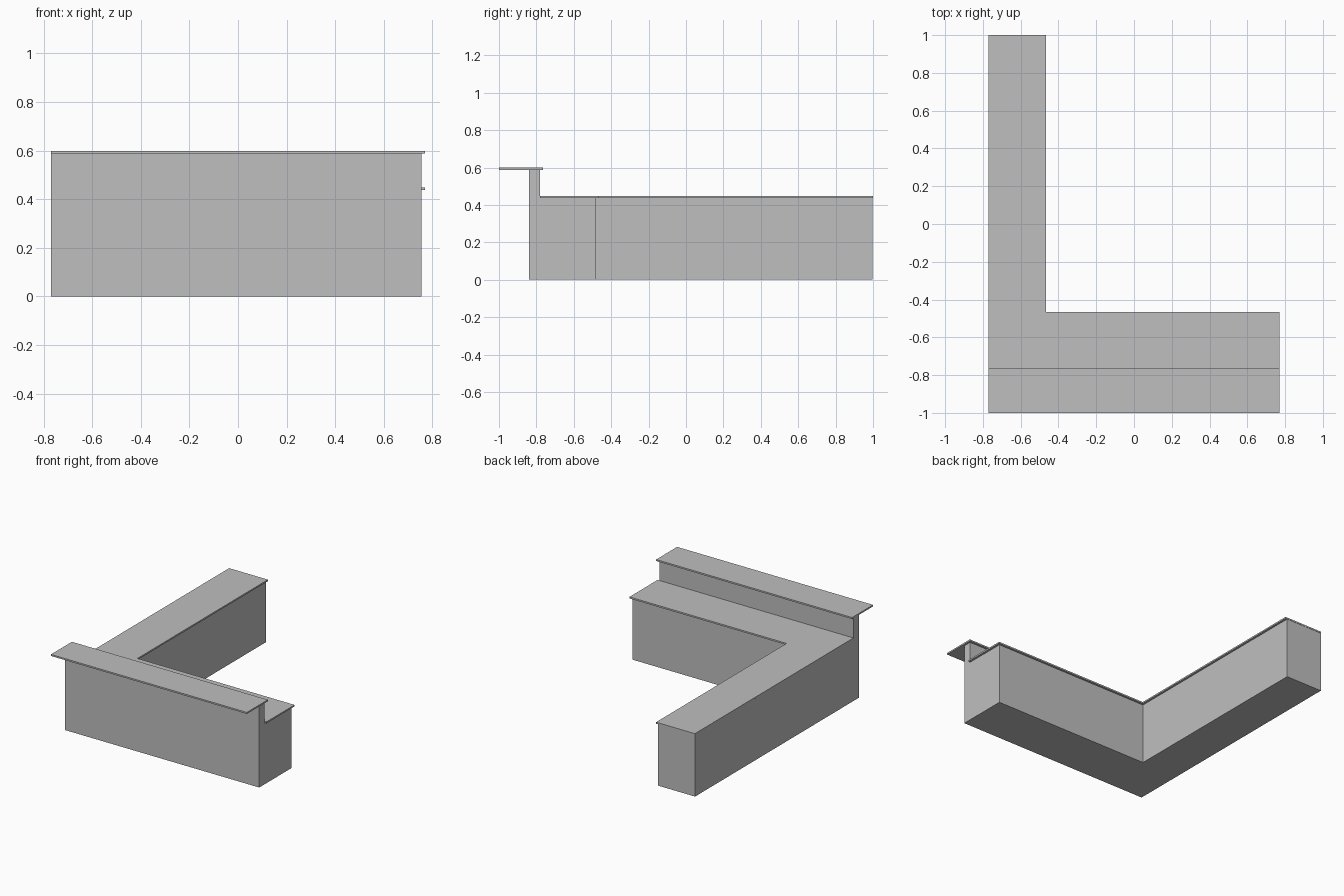
import bpy
import bmesh
from mathutils import Vector

cube = bpy.data.objects.get("Cube")
if cube:
    bpy.data.objects.remove(cube, do_unlink=True)

GREY = (0.52, 0.52, 0.52, 1.0)
grey = bpy.data.materials.new("plain_grey")
grey.use_nodes = True
grey.diffuse_color = GREY
grey.node_tree.nodes["Principled BSDF"].inputs["Base Color"].default_value = GREY


def prism(name, outline, sweep):
    """Extrude a flat outline along the sweep vector into a solid."""
    bm = bmesh.new()
    face = bm.faces.new([bm.verts.new(p) for p in outline])
    swept = bmesh.ops.extrude_face_region(bm, geom=[face])["geom"]
    verts = [g for g in swept if isinstance(g, bmesh.types.BMVert)]
    bmesh.ops.translate(bm, verts=verts, vec=Vector(sweep))
    bmesh.ops.recalc_face_normals(bm, faces=bm.faces)
    mesh = bpy.data.meshes.new(name)
    bm.to_mesh(mesh)
    bm.free()
    mesh.materials.append(grey)
    obj = bpy.data.objects.new(name, mesh)
    bpy.context.collection.objects.link(obj)
    return obj


# Shared dimensions
RIGHT, LEFT, TOP_LEFT = -0.77, 0.755, 0.77
FRONT, WALL_BACK, RUN_BACK, LEG_BACK = -0.84, -0.78, -0.48, 0.998
LEG_INNER, LIP = -0.48, 0.015
COUNTER_Z, BAR_Z, SLAB = 0.437, 0.588, 0.011

# Front run with its raised front wall, as one stepped side profile
profile = [(FRONT, 0), (RUN_BACK, 0), (RUN_BACK, COUNTER_Z),
           (WALL_BACK, COUNTER_Z), (WALL_BACK, BAR_Z), (FRONT, BAR_Z)]
prism("front_cabinet", [(RIGHT, y, z) for y, z in profile], (LEFT - RIGHT, 0, 0))

# Return leg running to the back
leg = [(RIGHT, RUN_BACK), (LEG_INNER, RUN_BACK), (LEG_INNER, LEG_BACK), (RIGHT, LEG_BACK)]
prism("return_cabinet", [(x, y, 0) for x, y in leg], (0, 0, COUNTER_Z))

# L-shaped worktop, overhanging the inner edges
worktop = [(RIGHT, WALL_BACK), (TOP_LEFT, WALL_BACK), (TOP_LEFT, RUN_BACK + LIP),
           (LEG_INNER + LIP, RUN_BACK + LIP), (LEG_INNER + LIP, 1), (RIGHT, 1)]
prism("worktop", [(x, y, COUNTER_Z) for x, y in worktop], (0, 0, SLAB))

# Raised bar top, overhanging the front
bar = [(RIGHT, -1), (TOP_LEFT, -1), (TOP_LEFT, WALL_BACK + LIP), (RIGHT, WALL_BACK + LIP)]
prism("bar_top", [(x, y, BAR_Z) for x, y in bar], (0, 0, SLAB))
